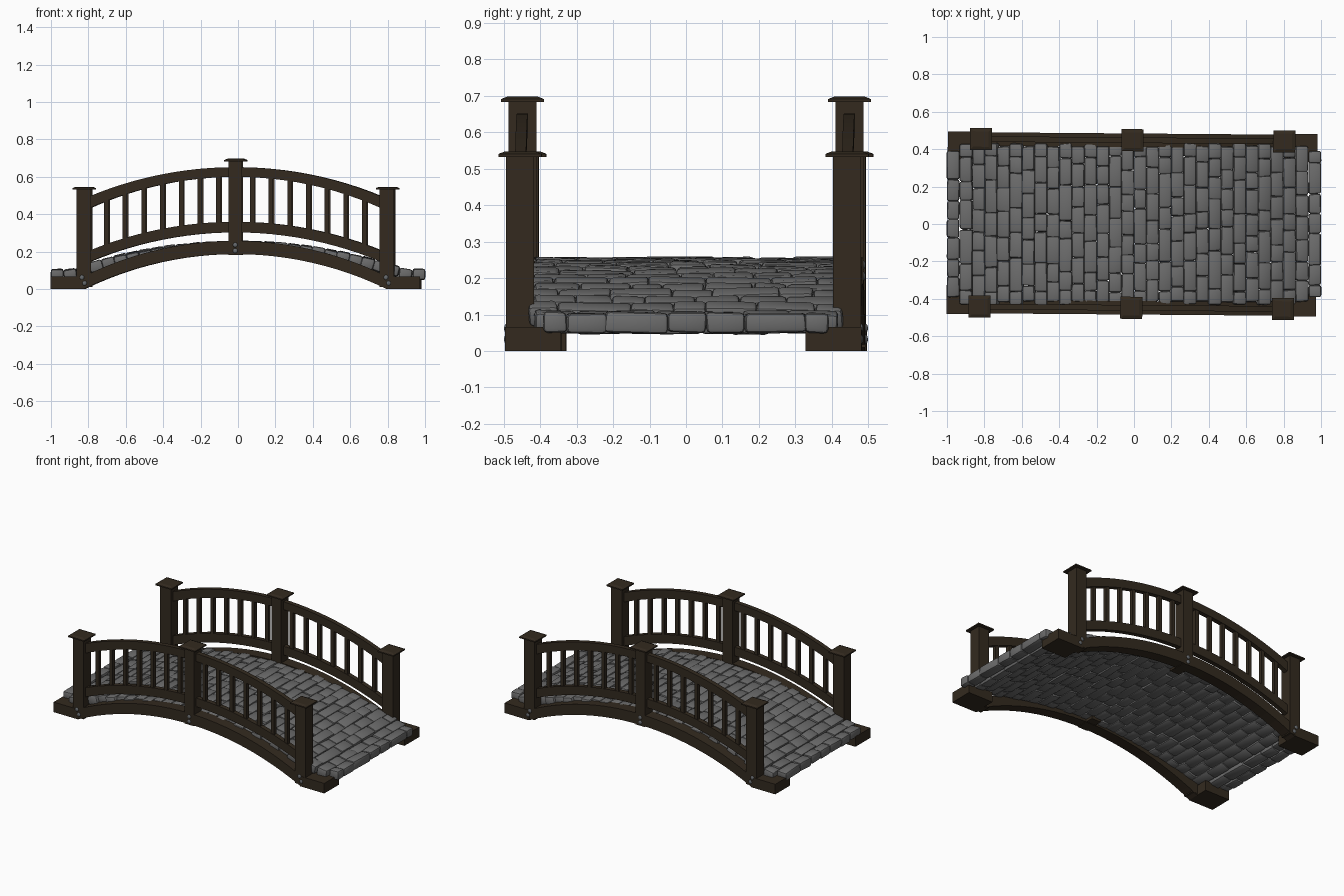
import bpy, bmesh, math, random
from mathutils import Matrix, Vector

if "Cube" in bpy.data.objects:
    bpy.data.objects.remove(bpy.data.objects["Cube"])

random.seed(4)


def material(name, rgb):
    m = bpy.data.materials.new(name)
    m.diffuse_color = (*rgb, 1)
    m.use_nodes = True
    m.node_tree.nodes["Principled BSDF"].inputs["Base Color"].default_value = m.diffuse_color
    return m


WOOD = material("dark wood", (0.033, 0.023, 0.0135))
STONE = material("grey stone", (0.15, 0.15, 0.15))
METAL = material("steel bolt", (0.13, 0.14, 0.15))

# The timber frame sits slightly off centre and slightly turned
FRAME = Matrix.Translation((-0.011, 0, 0)) @ Matrix.Rotation(math.radians(-0.45), 4, 'Z')


def finish(bm, name, mat, matrix=FRAME, smooth=False):
    bmesh.ops.recalc_face_normals(bm, faces=bm.faces)
    me = bpy.data.meshes.new(name)
    bm.to_mesh(me)
    bm.free()
    me.materials.append(mat)
    ob = bpy.data.objects.new(name, me)
    bpy.context.collection.objects.link(ob)
    ob.matrix_world = matrix
    if smooth:
        bpy.context.view_layer.objects.active = ob
        ob.select_set(True)
        bpy.ops.object.shade_smooth_by_angle(angle=math.radians(40))
        ob.select_set(False)
    return ob


def box(bm, x0, x1, y0, y1, z0, z1, taper=1.0):
    vs = bmesh.ops.create_cube(bm, size=1)["verts"]
    c = Vector(((x0 + x1) / 2, (y0 + y1) / 2, (z0 + z1) / 2))
    for v in vs:
        k = taper if v.co.z > 0 else 1
        v.co = c + Vector((v.co.x * (x1 - x0) * k, v.co.y * (y1 - y0) * k, v.co.z * (z1 - z0)))
    return vs


def arc_z(x, crown, half, rise):
    """Height of a circular arc with its crown at x = 0."""
    r = (half * half + rise * rise) / (2 * rise)
    return crown - r + math.sqrt(r * r - x * x)


def arched_bar(bm, xe, y, thick, top, bottom, n=24):
    """Bar between two arcs, each (crown, half span, rise)."""
    rings = []
    for i in range(n + 1):
        x = -xe + 2 * xe * i / n
        zt, zb = arc_z(x, *top), arc_z(x, *bottom)
        rings.append([bm.verts.new((x, y + dy, z)) for dy, z in
                      ((-thick / 2, zb), (thick / 2, zb), (thick / 2, zt), (-thick / 2, zt))])
    for a, b in zip(rings, rings[1:]):
        for k in range(4):
            bm.faces.new((a[k], a[(k + 1) % 4], b[(k + 1) % 4], b[k]))
    bm.faces.new(rings[0])
    bm.faces.new(rings[-1])


RAIL_TOP = ((0.652, 0.77, 0.152), (0.600, 0.77, 0.163))
RAIL_LOW = ((0.360, 0.77, 0.150), (0.303, 0.77, 0.153))
BEAM = ((0.258, 0.81, 0.190), (0.187, 0.81, 0.187))

for side, s in (("front", -1), ("back", 1)):
    yc = 0.448 * s

    # Arched beam with its feet and the middle bracket
    bm = bmesh.new()
    arched_bar(bm, 0.81, 0.448 * s, 0.072, *BEAM)
    for e in (-1, 1):
        xs = sorted((0.81 * e, 0.988 * e))
        ys = sorted((0.335 * s, 0.488 * s))
        box(bm, *xs, *ys, 0, 0.066)
    ys = sorted((0.36 * s, 0.47 * s))
    box(bm, -0.034, 0.034, *ys, 0.186, 0.24)
    finish(bm, side + "_beam", WOOD)

    # Posts with flat tapered caps
    bm = bmesh.new()
    for px, w, z0, zt in ((-0.811, 0.039, 0.01, 0.536), (0, 0.035, 0.183, 0.686), (0.811, 0.039, 0.01, 0.536)):
        box(bm, px - w, px + w, yc - 0.038, yc + 0.038, z0, zt)
        box(bm, px - 0.059, px + 0.059, yc - 0.059, yc + 0.059, zt - 0.004, zt + 0.004)
        box(bm, px - 0.059, px + 0.059, yc - 0.059, yc + 0.059, zt + 0.004, zt + 0.011, 0.7)
    finish(bm, side + "_posts", WOOD)

    # Handrail and lower rail
    bm = bmesh.new()
    arched_bar(bm, 0.79, yc, 0.03, *RAIL_TOP)
    arched_bar(bm, 0.79, yc, 0.03, *RAIL_LOW)
    finish(bm, side + "_rails", WOOD)

    # Balusters
    bm = bmesh.new()
    for e in (-1, 1):
        for i in range(7):
            x = e * (0.09 + 0.1 * i)
            box(bm, x - 0.012, x + 0.012, yc - 0.012, yc + 0.012,
                arc_z(x, *RAIL_LOW[0]) - 0.03, arc_z(x, *RAIL_TOP[1]) + 0.03)
    finish(bm, side + "_balusters", WOOD)

    # Bolts on the outer faces
    bm = bmesh.new()
    for x, z in ((-0.82, 0.062), (-0.806, 0.032), (0, 0.236), (0, 0.205), (0.82, 0.032), (0.806, 0.062)):
        mat = Matrix.Translation((x, 0.485 * s, z)) @ Matrix.Diagonal((1, 0.55, 1, 1))
        bmesh.ops.create_uvsphere(bm, u_segments=12, v_segments=8, radius=0.013, matrix=mat)
    finish(bm, side + "_bolts", METAL, smooth=True)


# Stone deck: rows of irregular rounded blocks that follow the arch
def deck_z(x):
    return max(0.104, 0.254 - 0.187 * x * x)


ROWS = 30
PITCH = 2.0 / ROWS
THICK = 0.056
bm = bmesh.new()
for r in range(ROWS):
    x = -1 + PITCH * (r + 0.5)
    slope = math.atan2(deck_z(x + 0.03) - deck_z(x - 0.03), 0.06)
    edge = 0.43 if r % 2 else 0.415
    if r in (0, ROWS - 1):
        edge = 0.39
    # split the row into random lengths
    cuts = [random.uniform(0.75, 1.75) if r % 2 else random.uniform(0.9, 1.6) for _ in range(7)]
    if r % 2:
        cuts[0] = cuts[-1] = 0.65
    total = sum(cuts)
    y = -edge
    for c in cuts:
        ln = 2 * edge * c / total
        st = bmesh.new()
        # longer blocks on the slope keep the rows closed
        wx = PITCH / math.cos(slope) + random.uniform(0, 0.004) * (0 < r < ROWS - 1)
        box(st, -wx / 2, wx / 2, -ln / 2 - 0.001, ln / 2 + 0.001, -THICK, 0)
        for v in st.verts:
            v.co += Vector((random.uniform(-0.002, 0.002), random.uniform(-0.004, 0.004),
                            random.uniform(-0.003, 0.003)))
        bmesh.ops.bevel(st, geom=st.edges[:], offset=0.012, segments=2, profile=0.5, affect='EDGES')
        st.transform(Matrix.Translation((x, y + ln / 2, deck_z(x) + random.uniform(-0.002, 0.005)))
                     @ Matrix.Rotation(-slope, 4, 'Y')
                     @ Matrix.Rotation(random.uniform(-0.03, 0.03), 4, 'X'))
        tmp = bpy.data.meshes.new("tmp")
        st.to_mesh(tmp)
        st.free()
        bm.from_mesh(tmp)
        bpy.data.meshes.remove(tmp)
        y += ln
finish(bm, "stone_deck", STONE, Matrix.Identity(4), smooth=True)
